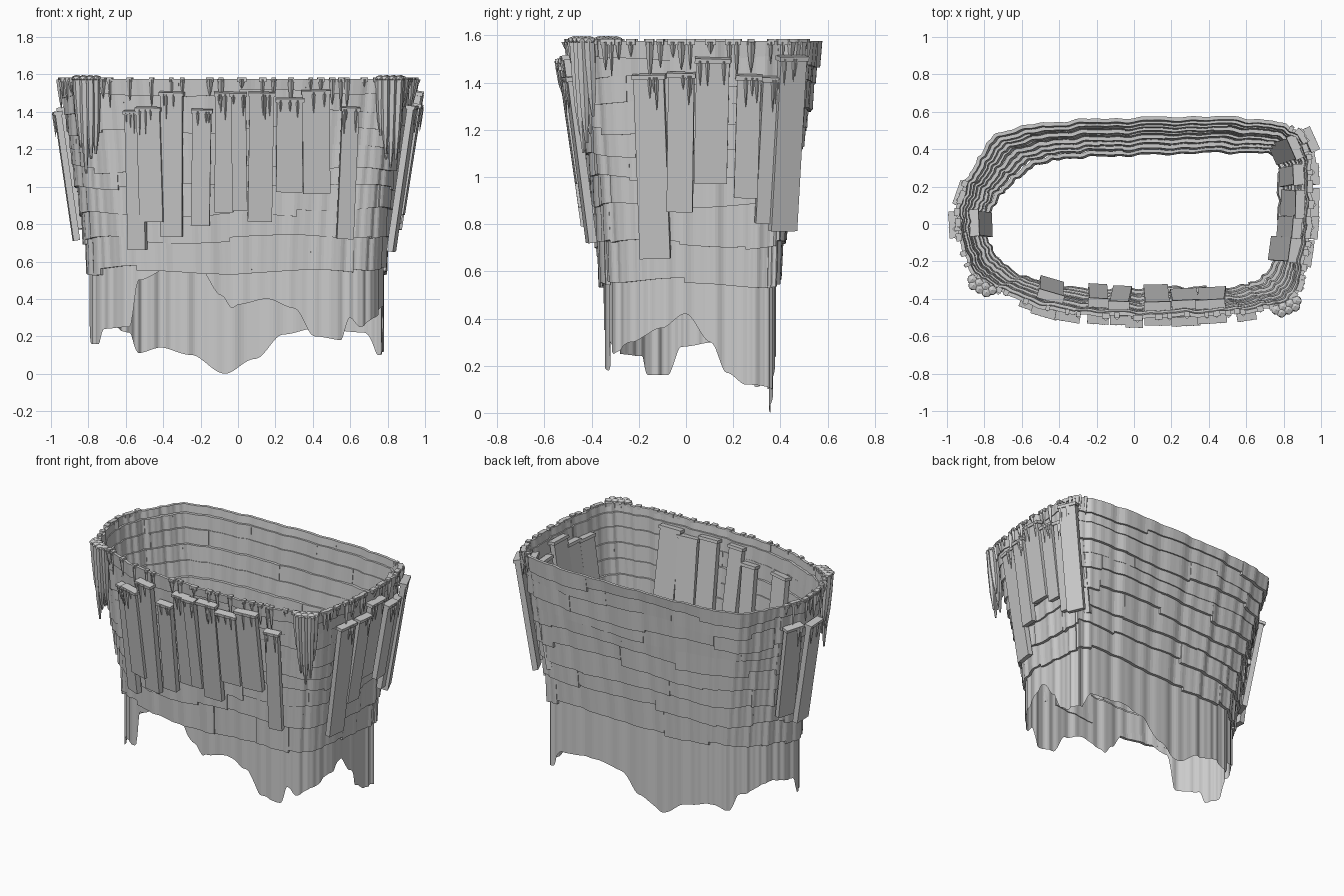
import bpy, bmesh, math, random
from mathutils import Vector, Matrix

random.seed(4)
if "Cube" in bpy.data.objects:
    bpy.data.objects.remove(bpy.data.objects["Cube"])

grey = bpy.data.materials.new("weathered_grey")
grey.use_nodes = True
grey.diffuse_color = (0.6, 0.6, 0.6, 1)
grey.node_tree.nodes["Principled BSDF"].inputs["Base Color"].default_value = (0.6, 0.6, 0.6, 1)

# Matching control outlines, counter-clockwise from the middle of the front
TOP = [(0, -.49), (.38, -.48), (.68, -.45), (.86, -.38), (.92, -.12), (.94, .15),
       (.92, .4), (.82, .52), (.5, .565), (0, .56), (-.4, .54), (-.72, .475),
       (-.83, .33), (-.91, .18), (-.94, 0), (-.87, -.25), (-.72, -.35), (-.4, -.46)]
BASE = [(0, -.34), (.3, -.34), (.55, -.33), (.7, -.27), (.77, -.1), (.77, .15),
        (.77, .33), (.72, .37), (.4, .375), (0, .36), (-.3, .35), (-.5, .31),
        (-.63, .22), (-.73, .12), (-.79, -.02), (-.74, -.16), (-.58, -.28), (-.3, -.34)]
COUNT = len(TOP)
# Ragged hem: position around the outline, height
HEM = [(0, .37), (.5, .4), (1, .35), (1.4, .2), (2, .18), (2.25, .3), (2.6, .25),
       (3.3, .3), (4, .36), (4.4, .42), (4.8, .3), (5.1, .17), (5.5, .12), (6.8, .1),
       (7.2, .22), (8, .24), (8.4, .21), (8.75, .08), (9.2, 0), (9.8, .1), (10.5, .14),
       (11.2, .11), (11.6, .22), (13, .3), (14, .28), (14.4, .16), (15, .16),
       (15.2, .24), (16, .25), (16.2, .5), (17, .6), (17.3, .57), (17.7, .42),
       (17.9, .35), (18, .37)]
LOW, HIGH = .55, 1.58


def spline(points, u):
    i, f = math.floor(u), u - math.floor(u)
    a, b, c, d = (Vector(points[(i + k) % COUNT]) for k in (-1, 0, 1, 2))
    return b + .5 * f * (c - a + f * (2*a - 5*b + 4*c - d + f * (3*(b - c) + d - a)))


def ring(u, t):
    return spline(BASE, u).lerp(spline(TOP, u), t)


def slope(z):
    return max(0, (z - LOW) / (HIGH - LOW))


def frame(u, t):
    tangent = (ring(u + .05, t) - ring(u - .05, t)).normalized()
    return Vector((tangent.x, tangent.y, 0)), Vector((tangent.y, -tangent.x, 0))


def point(u, z, t, out):
    p, (_, normal) = ring(u, t), frame(u, t)
    a = 2 * math.pi * u / COUNT
    fold = .004 * math.sin(23*a) + .003 * math.sin(41*a + 1) + .002 * math.sin(67*a)
    return Vector((p.x, p.y, z)) + normal * (out + fold)


def hem(u):
    u %= COUNT
    for (a, za), (b, zb) in zip(HEM, HEM[1:]):
        if a <= u <= b:
            f = (u - a) / (b - a)
            return za + (zb - za) * f * f * (3 - 2*f)


def nearest(x, y, t):
    return min((k * .02 for k in range(COUNT * 50)),
               key=lambda u: (ring(u, t) - Vector((x, y))).length)


def finish(bm, name):
    mesh = bpy.data.meshes.new(name)
    bmesh.ops.recalc_face_normals(bm, faces=bm.faces)
    bm.to_mesh(mesh)
    bm.free()
    mesh.materials.append(grey)
    obj = bpy.data.objects.new(name, mesh)
    bpy.context.collection.objects.link(obj)


def sweep(bm, sections, closed_section):
    rows = [[bm.verts.new(p) for p in s] for s in sections]
    n = len(rows[0])
    for a, b in zip(rows, rows[1:]):
        for j in range(n if closed_section else n - 1):
            bm.faces.new((a[j], b[j], b[(j+1) % n], a[(j+1) % n]))
    if closed_section:
        bm.faces.new(rows[0])
        bm.faces.new(rows[-1])


def box(bm, center, axes, size):
    m = Matrix(axes).transposed().to_4x4()
    m = Matrix.Translation(center) @ m @ Matrix.Diagonal((*size, 1))
    bmesh.ops.create_cube(bm, size=1, matrix=m)


def drip(bm, start, length, radius, sides, lean, shape=(1, .8, .5, .08)):
    sections = []
    for f, r in zip((0, .35, .7, 1), shape):
        c = start + lean * f - Vector((0, 0, length * f))
        sections.append([c + Vector((math.cos(k), math.sin(k), 0)) * radius * r
                         for k in (2 * math.pi * i / sides for i in range(sides))])
    sweep(bm, sections, True)


# Hanging skirt with a torn lower edge
bm = bmesh.new()
steps = 420
sections = []
for k in range(steps + 1):
    u = COUNT * k / steps
    bottom = hem(u)
    sections.append([point(u, z, 0, 0) for z in (bottom, bottom * .5 + .35, .74)])
sweep(bm, sections, False)
bmesh.ops.remove_doubles(bm, verts=bm.verts, dist=.0001)
finish(bm, "torn_skirt")

# Overlapping courses of upright boards, each stepping out above the last
levels = [.55, .72, .86, .99, 1.1, 1.2, 1.3, 1.4, 1.49, 1.575]
bm = bmesh.new()
for z0, z1 in zip(levels, levels[1:]):
    rim = z1 == levels[-1]
    u = random.uniform(0, 1)
    end = COUNT + u
    while u < end - .01:
        stop = min(end, u + random.uniform(.9, 2.4))
        if end - stop < .6:
            stop = end
        drop, out = random.uniform(-.022, .022), random.uniform(.002, .012)
        t0 = slope(z0 * .55 + z1 * .45)
        t1 = t0 + .05
        count = max(4, int((stop - u) * 20))
        boards = []
        for k in range(count + 1):
            v = u + (stop - u) * k / count
            low = z0 + drop + .01 * math.sin(v * 2.1 + z0 * 9)
            top = z1 if rim else z1 + .035
            boards.append([point(v, low, t0, out), point(v, top, t1, out),
                           point(v, top, t1, out - .02), point(v, low, t0, out - .02)])
        sweep(bm, boards, True)
        u = stop
finish(bm, "wall_boards")

# Upright planks: place along the side, width, top, bottom
FRONT = [(-.555, .1, 1.4, .67), (-.465, .13, 1.42, .82), (-.35, .12, 1.5, .74),
         (-.197, .1, 1.41, .8), (-.07, .1, 1.5, .87), (.01, .08, 1.5, .88),
         (.125, .13, 1.5, .82), (.275, .14, 1.47, .98), (.415, .145, 1.51, .97),
         (.585, .09, 1.42, .73)]
RIGHT = [(-.145, .13, 1.43, .66), (-.02, .11, 1.44, .86), (.11, .14, 1.5, .98),
         (.26, .1, 1.43, .92), (.345, .08, 1.42, .81), (.42, .12, 1.51, .78)]
LEFT = [(.14, .12, 1.42, .78), (0, .13, 1.4, .72)]
places = [((x, -.43), *rest) for x, *rest in FRONT]
places += [((.87, y), *rest) for y, *rest in RIGHT]
places += [((-.87, y), *rest) for y, *rest in LEFT]


def plank(bm, caps, spot, width, top, bottom, out):
    u = nearest(*spot, slope((top + bottom) / 2))
    ends = []
    for z in (top, bottom):
        p = ring(u, slope(z))
        ends.append(Vector((p.x, p.y, z)))
    tangent = frame(u, .9)[0]
    up = (ends[0] - ends[1]).normalized()
    up = (up + tangent * (random.uniform(-.03, .03) - up.dot(tangent))).normalized()
    tangent = (tangent - up * tangent.dot(up)).normalized()
    face = tangent.cross(up)
    length = (ends[0] - ends[1]).length
    center = (ends[0] + ends[1]) / 2 + face * out
    box(bm, center, (tangent, face, up), (width, .035, length))
    head = center + up * length / 2
    box(caps, head, (tangent, face, up), (width + .014, .05, .02))
    if out > 0:
        for k in range(3):
            s = head + tangent * random.uniform(-.42, .42) * width + face * .02
            drip(caps, s, random.uniform(.05, .14), .009, 4, face * -.012)


planks, caps = bmesh.new(), bmesh.new()
for i, (spot, width, top, bottom) in enumerate(places):
    plank(planks, caps, spot, width, top, bottom, .038 + .012 * (i % 2))
    # Inner twins on most of the planks; the end one sits lower
    if i not in (0, 2, 5, 9, 14, 16):
        plank(planks, caps, spot, width, min(top, 1.25 if i == 17 else 1.5), bottom, -.04)
finish(planks, "upright_planks")
finish(caps, "plank_caps")

# Little pegs and icicles along the front and side rim
bm = bmesh.new()
u = -5.2
while u < 6.9:
    tangent, normal = frame(u, 1)
    p = point(u, 1.572, 1, .004)
    box(bm, p, (tangent, normal, Vector((0, 0, 1))), (random.uniform(.02, .05), .03, .024))
    drip(bm, p + normal * .01, random.uniform(.04, .17), random.uniform(.009, .018), 4, normal * -.01)
    u += random.uniform(.1, .36)
finish(bm, "rim_icicles")

# Heavy hanging clusters on the two front corners
for name, spot in (("right_drip_cluster", (-.805, -.31)), ("left_drip_cluster", (.81, -.42))):
    bm = bmesh.new()
    u = nearest(*spot, 1)
    tangent, normal = frame(u, 1)
    p = ring(u, 1)
    for k in range(7):
        side = (k - 3) / 3
        start = Vector((p.x, p.y, 1.58)) + tangent * side * .06 + normal * (.015 + .025 * (k % 2))
        length = .52 - .1 * abs(side) - random.uniform(0, .15)
        drip(bm, start, length, .024, 6, tangent * side * -.015 - normal * .025, (1, 1, .8, .25))
        bmesh.ops.create_icosphere(bm, subdivisions=1, radius=.03,
                                   matrix=Matrix.Translation(start) @ Matrix.Diagonal((1, 1, .6, 1)))
    finish(bm, name)
